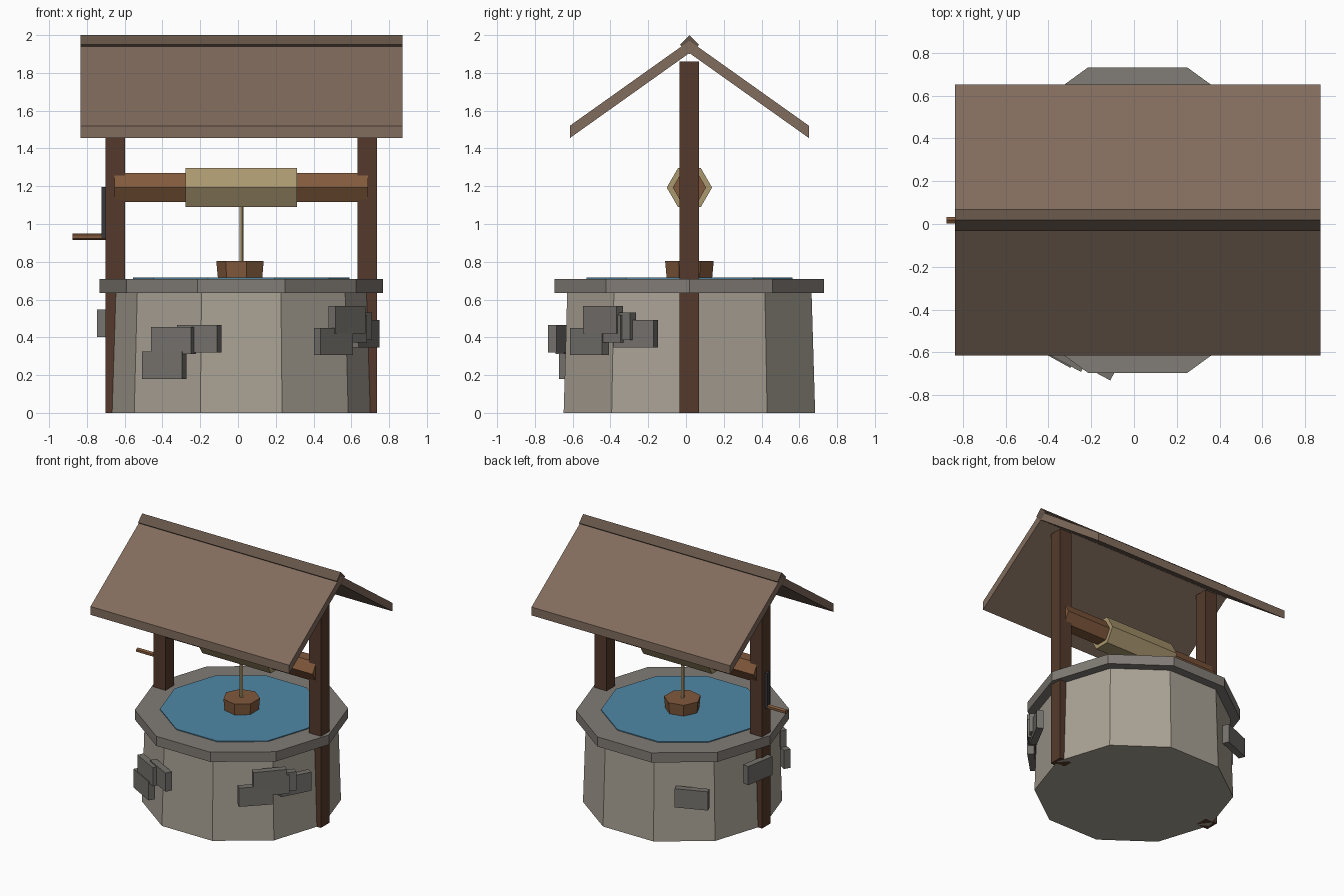
import bpy
from math import cos, sin, radians, pi
from mathutils import Matrix, Vector

if "Cube" in bpy.data.objects:
    bpy.data.objects.remove(bpy.data.objects["Cube"])

CX, CY = 0.017, 0.018   # axis of the well


def mat(name, r, g, b):
    m = bpy.data.materials.new(name)
    m.diffuse_color = (r, g, b, 1)
    m.use_nodes = True
    m.node_tree.nodes["Principled BSDF"].inputs["Base Color"].default_value = m.diffuse_color
    return m


STONE = mat("wall_stone", .40, .36, .30)
RIM = mat("rim_stone", .22, .20, .18)
ROCK = mat("loose_stone", .18, .17, .155)
POST = mat("dark_wood", .09, .042, .025)
WOOD = mat("warm_wood", .22, .10, .045)
ROPE = mat("rope", .40, .31, .16)
WATER = mat("water", .08, .25, .38)
ROOF = mat("roof_wood", .22, .15, .11)
RIDGE = mat("ridge_wood", .13, .09, .065)
METAL = mat("metal", .04, .04, .045)


def loft(name, ring_a, ring_b, material):
    """Closed solid between two matching rings of points."""
    n = len(ring_a)
    faces = [tuple(range(n))[::-1], tuple(range(n, 2 * n))]
    faces += [(i, (i + 1) % n, n + (i + 1) % n, n + i) for i in range(n)]
    me = bpy.data.meshes.new(name)
    me.from_pydata(list(ring_a) + list(ring_b), [], faces)
    me.materials.append(material)
    ob = bpy.data.objects.new(name, me)
    bpy.context.collection.objects.link(ob)
    return ob


def ngon(n, r, start=0.0):
    return [(r * cos(start + 2 * pi * i / n), r * sin(start + 2 * pi * i / n)) for i in range(n)]


def upright(name, n, r0, r1, z0, z1, material, start=0.0):
    return loft(name, [(CX + x, CY + y, z0) for x, y in ngon(n, r0, start)],
                [(CX + x, CY + y, z1) for x, y in ngon(n, r1, start)], material)


def along_x(name, profile, x0, x1, material):
    """Extrude a counter-clockwise (y, z) profile along x."""
    return loft(name, [(x0, y, z) for y, z in profile], [(x1, y, z) for y, z in profile], material)


def box(name, center, size, material, turn=0.0):
    m = Matrix.Translation(center) @ Matrix.Rotation(turn, 4, 'Z')
    sx, sy, sz = (s / 2 for s in size)
    sq = [(-sx, -sy), (sx, -sy), (sx, sy), (-sx, sy)]
    return loft(name, [m @ Vector((x, y, -sz)) for x, y in sq],
                [m @ Vector((x, y, sz)) for x, y in sq], material)


# Wall, rim and water
upright("well_wall", 10, .70, .68, 0, .64, STONE)
upright("well_rim", 10, .75, .75, .635, .71, RIM)
upright("water_surface", 10, .573, .573, .69, .717, WATER)

# Posts
for side, label in ((-1, "left"), (1, "right")):
    box(label + "_post", (CX + side * .667, CY, .93), (.103, .103, 1.86), POST)

# Windlass with rope wrap
AXZ = 1.193
for name, r, half, m in (("axle", .088, .672, WOOD), ("rope_wrap", .12, .295, ROPE)):
    along_x(name, [(CY + y, AXZ + z) for y, z in ngon(6, r)], CX - half, CX + half, m)

# Crank
box("crank_arm", (-.711, CY, 1.06), (.024, .036, .27), METAL)
along_x("crank_handle", [(CY + y, .932 + z) for y, z in ngon(6, .018, pi / 6)], -.875, -.70, WOOD)

# Hanging rope and bucket
upright("hanging_rope", 5, .012, .012, .78, 1.12, ROPE)
upright("bucket", 7, .113, .132, .60, .805, WOOD, pi)

# Roof and ridge beam
h = .633
along_x("roof", [(CY - h, 1.455), (CY, 1.905), (CY + h, 1.455),
                 (CY + h, 1.52), (CY, 1.97), (CY - h, 1.52)], -.835, .87, ROOF)
along_x("ridge_beam", [(CY + y, 1.949 + z) for y, z in ngon(4, .051)], -.835, .87, RIDGE)

# Protruding wall stones: x, y, z, direction faced in degrees
stones = [(-.39, -.592, .253, 241), (-.342, -.612, .383, 242), (-.205, -.652, .393, 242),
          (.505, -.512, .378, 315), (.577, -.440, .493, 318), (.585, -.420, .445, 318),
          (.615, -.375, .458, 322), (.672, -.265, .418, 332),
          (-.700, .120, .475, 170), (-.445, .562, .355, 112)]
for i, (x, y, z, facing) in enumerate(stones):
    box(f"wall_stone_{i + 1}", (x, y, z), (.05, .24, .145), ROCK, radians(facing))
